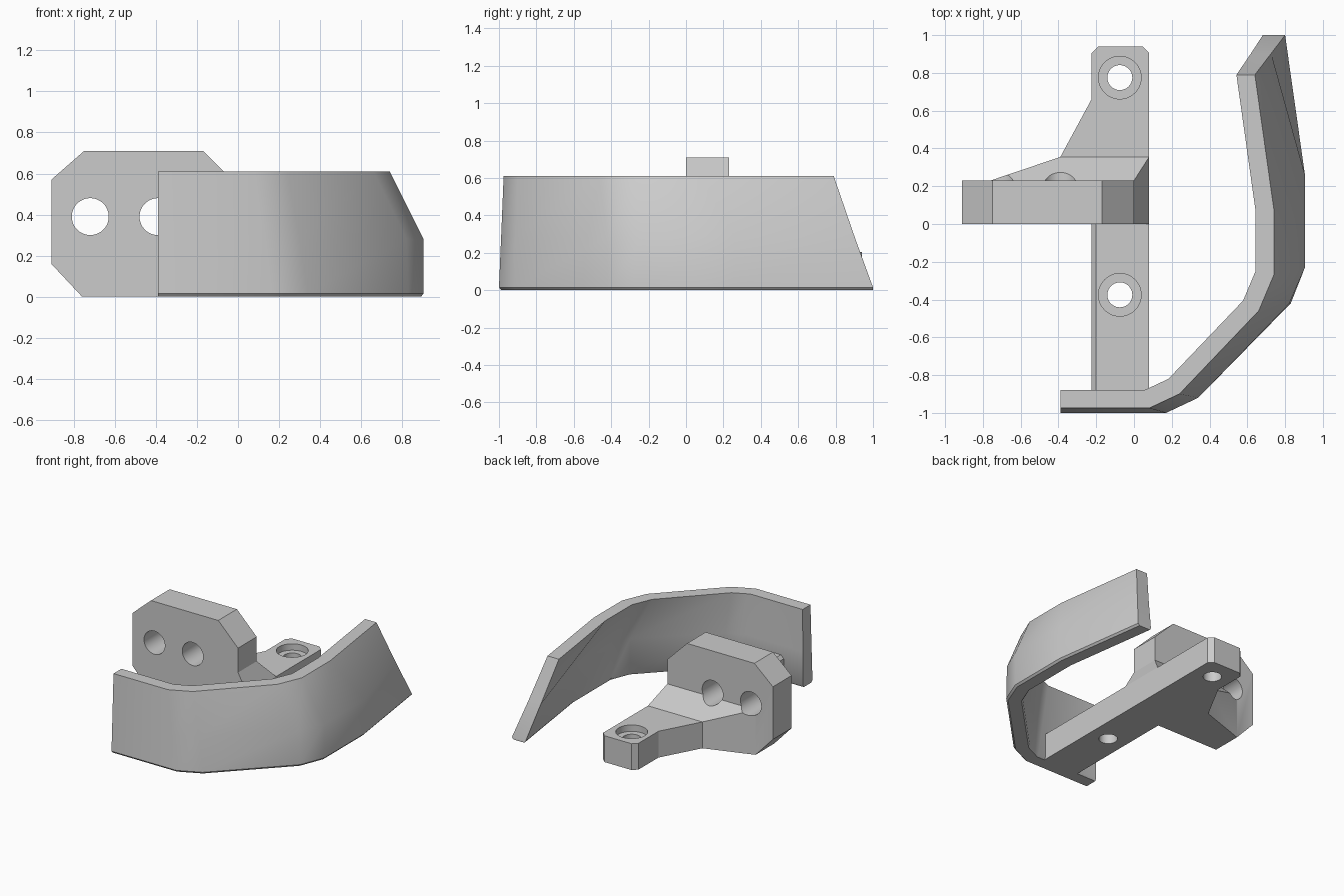
import bpy, bmesh, math
from mathutils import Vector

if "Cube" in bpy.data.objects:
    bpy.data.objects.remove(bpy.data.objects["Cube"], do_unlink=True)

GREY = (0.6, 0.6, 0.6, 1)
material = bpy.data.materials.new("plain_grey")
material.use_nodes = True
material.diffuse_color = GREY
material.node_tree.nodes["Principled BSDF"].inputs["Base Color"].default_value = GREY


def finish(bm, name):
    bmesh.ops.recalc_face_normals(bm, faces=bm.faces)
    mesh = bpy.data.meshes.new(name)
    bm.to_mesh(mesh)
    bm.free()
    mesh.materials.append(material)
    obj = bpy.data.objects.new(name, mesh)
    bpy.context.collection.objects.link(obj)
    return obj


def prism(name, points, direction, cuts=()):
    """Extrude a closed outline, then trim it with (point, normal) planes."""
    bm = bmesh.new()
    face = bm.faces.new([bm.verts.new(p) for p in points])
    moved = bmesh.ops.extrude_face_region(bm, geom=[face])["geom"]
    verts = [v for v in moved if isinstance(v, bmesh.types.BMVert)]
    bmesh.ops.translate(bm, verts=verts, vec=direction)
    for point, normal in cuts:
        geom = bm.verts[:] + bm.edges[:] + bm.faces[:]
        bmesh.ops.bisect_plane(bm, geom=geom, plane_co=point, plane_no=normal, clear_outer=True)
        bmesh.ops.holes_fill(bm, edges=[e for e in bm.edges if e.is_boundary])
    return finish(bm, name)


def disc(centre, radius, u, v, count=48):
    """Circle of points around centre, spanned by the axes u and v."""
    angles = [math.tau * i / count for i in range(count)]
    return [Vector(centre) + radius * (Vector(u) * math.cos(a) + Vector(v) * math.sin(a))
            for a in angles]


def combine(target, tool, operation):
    """Apply a boolean and discard the tool object."""
    mod = target.modifiers.new(operation, "BOOLEAN")
    mod.operation, mod.solver, mod.object = operation, "EXACT", tool
    bpy.context.view_layer.objects.active = target
    bpy.ops.object.modifier_apply(modifier=mod.name)
    bpy.data.objects.remove(tool, do_unlink=True)


def smooth(obj, degrees):
    bpy.ops.object.select_all(action="DESELECT")
    obj.select_set(True)
    bpy.context.view_layer.objects.active = obj
    bpy.ops.object.shade_smooth_by_angle(angle=math.radians(degrees))


# Mounting bracket: upright plate with clipped corners
X, Y, Z = Vector((1, 0, 0)), Vector((0, 1, 0)), Vector((0, 0, 1))
ARM = 0.205
outline = [(-0.76, 0), (-0.91, 0.16), (-0.91, 0.57), (-0.75, 0.71), (-0.17, 0.71), (0, 0.54), (0, 0)]
bracket = prism("bracket", [(x, 0, z) for x, z in outline], Y * 0.23)

# Sloped gusset behind and beside the plate
outline = [(-0.76, 0), (-0.76, 0.23), (-0.39, 0.355), (0.08, 0.355), (0.08, 0)]
ridge = (0, 0.23, 0.35)
gusset = prism("gusset", [(x, y, 0) for x, y in outline], Z * 0.5,
               [(ridge, (0, 0.145, 0.125)), (ridge, (0.145, 0, 0.08))])
combine(bracket, gusset, "UNION")

# Rear arm flaring into the gusset
outline = [(-0.39, 0.1), (-0.39, 0.355), (-0.225, 0.66), (-0.225, 0.905), (-0.19, 0.94),
           (0.045, 0.94), (0.08, 0.905), (0.08, 0.1)]
combine(bracket, prism("rear_arm", [(x, y, 0) for x, y in outline], Z * ARM), "UNION")

# Front arm with a narrow bevel along one top edge
outline = [(-0.225, 0), (-0.225, ARM - 0.025), (-0.2, ARM), (0.08, ARM), (0.08, 0)]
combine(bracket, prism("front_arm", [(x, -0.93, z) for x, z in outline], Y * 1.1), "UNION")

# Cross holes through the plate
for x in (-0.72, -0.39):
    hole = prism("plate_hole", disc((x, -0.1, 0.39), 0.09, X, Z), Y * 0.6)
    combine(bracket, hole, "DIFFERENCE")

# Counterbored screw holes in the arms
for y in (0.775, -0.375):
    for radius, floor in ((0.066, -0.1), (0.113, ARM - 0.05)):
        hole = prism("screw_hole", disc((-0.075, y, floor), radius, X, Y), Z * 0.5)
        combine(bracket, hole, "DIFFERENCE")
smooth(bracket, 25)


# Curved guard wall: stacked rings, each an outer path and its inward offset
def inset(path, distance):
    """Mitred offset to the left of an open path, keeping the end cuts flat."""
    result = []
    for i, p in enumerate(path):
        before = (p - path[i - 1]).normalized() if i else None
        after = (path[i + 1] - p).normalized() if i + 1 < len(path) else None
        a, b = before or after, after or before
        na, nb = Vector((-a.y, a.x)), Vector((-b.y, b.x))
        result.append(p + (na + nb) * distance / (1 + na.dot(nb)))
    result[-1].x -= (path[-1].y - result[-1].y) * 0.13
    result[-1].y = path[-1].y
    return result


top = [Vector(p) for p in ((-0.39, -0.975), (0.08, -0.975), (0.24, -0.9), (0.66, -0.46),
                           (0.74, -0.27), (0.74, 0.08), (0.64, 0.79))]
base = [Vector(p) for p in ((-0.39, -1), (0.17, -1), (0.34, -0.92), (0.83, -0.42),
                            (0.905, -0.23), (0.905, 0.26), (0.8, 1))]
bulge = (0.54, 0.54, 0.6, 0.95, 1, 1, 0.54)
middle = [t.lerp(b, f) for t, b, f in zip(top, base, bulge)]
WALL, EDGE = 0.097, 0.013
levels = [(0, inset(base, EDGE), inset(base, WALL + 0.01)),
          (0.015, base, inset(base, WALL + 0.02)),
          (0.28, middle, inset(middle, WALL + 0.01)),
          (0.61, top, inset(top, WALL))]

bm = bmesh.new()
rings = [[bm.verts.new((p.x, p.y, z)) for p in outer + inner[::-1]] for z, outer, inner in levels]
count = len(rings[0])
for low, high in zip(rings, rings[1:]):
    for i in range(count):
        j = (i + 1) % count
        bm.faces.new((low[i], low[j], high[j], high[i]))
for ring in (rings[0], rings[-1]):
    for i in range(count // 2 - 1):
        bm.faces.new((ring[i], ring[i + 1], ring[-2 - i], ring[-1 - i]))
smooth(finish(bm, "guard_wall"), 35)
